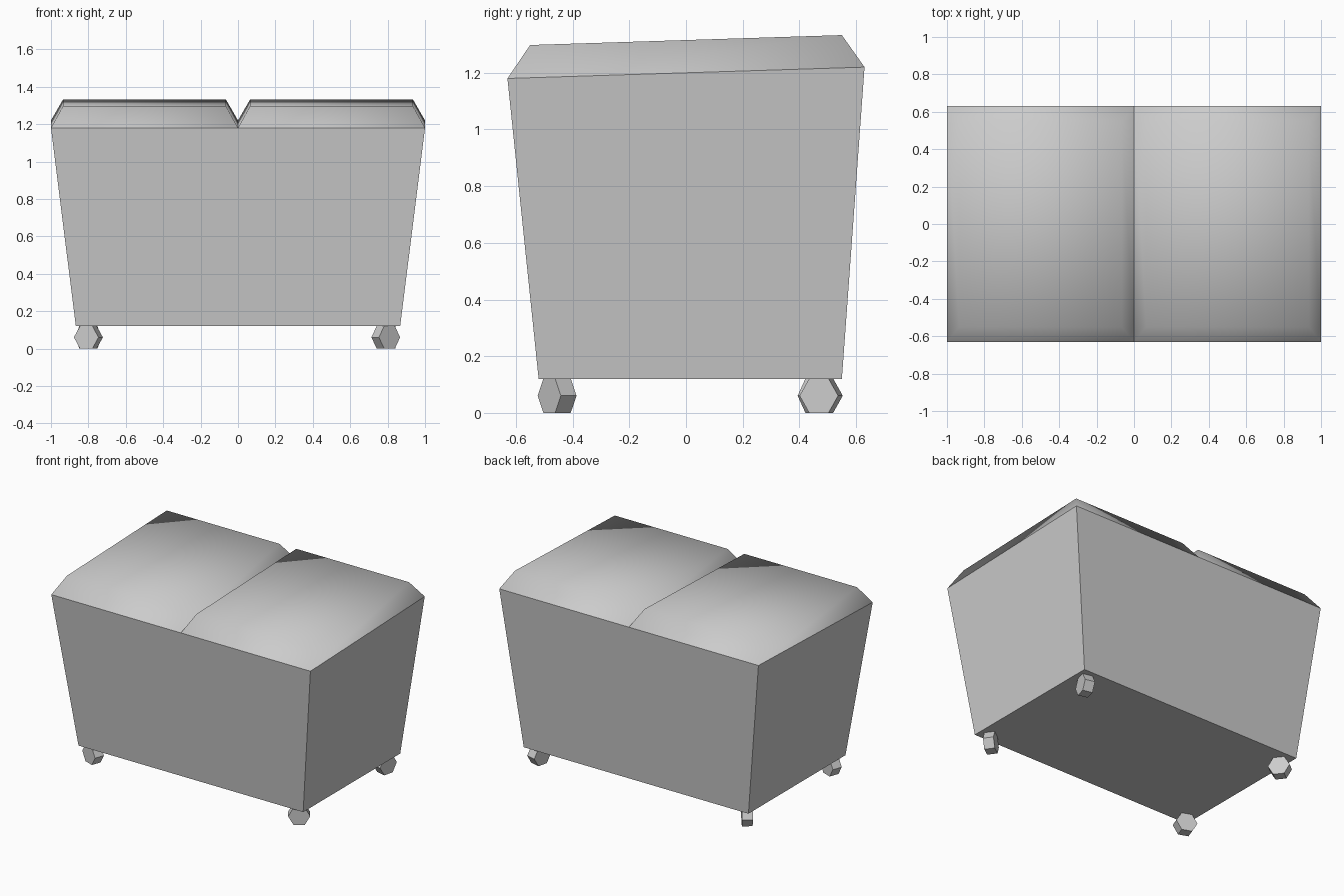
import bpy
import bmesh
from math import radians
from mathutils import Matrix

cube = bpy.data.objects.get("Cube")
if cube:
    bpy.data.objects.remove(cube, do_unlink=True)

grey = bpy.data.materials.new("plain grey")
grey.use_nodes = True
colour = (0.6, 0.6, 0.6, 1)
grey.diffuse_color = colour
grey.node_tree.nodes["Principled BSDF"].inputs["Base Color"].default_value = colour


def add_object(name, bm, smooth=False):
    bmesh.ops.recalc_face_normals(bm, faces=bm.faces)
    mesh = bpy.data.meshes.new(name)
    bm.to_mesh(mesh)
    bm.free()
    mesh.materials.append(grey)
    for poly in mesh.polygons:
        poly.use_smooth = smooth
    obj = bpy.data.objects.new(name, mesh)
    bpy.context.collection.objects.link(obj)
    return obj


def ring(bm, x0, x1, y0, y1, z_front, z_back):
    """Rectangle of vertices that can slope from front to back."""
    return [bm.verts.new(p) for p in ((x0, y0, z_front), (x1, y0, z_front),
                                      (x1, y1, z_back), (x0, y1, z_back))]


def frustum(bm, low, high):
    for i in range(4):
        j = (i + 1) % 4
        bm.faces.new((low[i], low[j], high[j], high[i]))
    bm.faces.new(high)


# Tapered bin body with a sloping rim
bm = bmesh.new()
base = ring(bm, -0.867, 0.867, -0.52, 0.55, 0.12, 0.12)
rim = ring(bm, -1, 1, -0.63, 0.63, 1.18, 1.22)
frustum(bm, base, rim)
bm.faces.new(base[::-1])
add_object("bin_body", bm)

# Two raised lids, softly shaded and open underneath
for name, x in (("right_lid", -1), ("left_lid", 0)):
    bm = bmesh.new()
    edge = ring(bm, x, x + 1, -0.63, 0.63, 1.18, 1.22)
    top = ring(bm, x + 0.065, x + 0.935, -0.55, 0.55, 1.298, 1.333)
    frustum(bm, edge, top)
    add_object(name, bm, smooth=True)

# Six-sided castors, each swivelled its own way (axle heading in degrees)
for name, x, y, heading in (("front_left_wheel", 0.79, -0.455, -54),
                            ("back_left_wheel", 0.80, 0.477, -14),
                            ("front_right_wheel", -0.80, -0.455, -110),
                            ("back_right_wheel", -0.80, 0.47, 38)):
    bm = bmesh.new()
    bmesh.ops.create_cone(bm, cap_ends=True, segments=6, radius1=0.07,
                          radius2=0.07, depth=0.068)
    # Lay the axle along x with a flat side down, then swivel
    points_sideways = Matrix.Rotation(radians(90), 4, 'Y')
    flat_down = Matrix.Rotation(radians(30), 4, 'X')
    bm.transform(points_sideways)
    low = min(v.co.z for v in bm.verts)
    if low < -0.065:
        bm.transform(flat_down)
    bm.transform(Matrix.Translation((x, y, 0.0606))
                 @ Matrix.Rotation(radians(heading), 4, 'Z'))
    add_object(name, bm)
